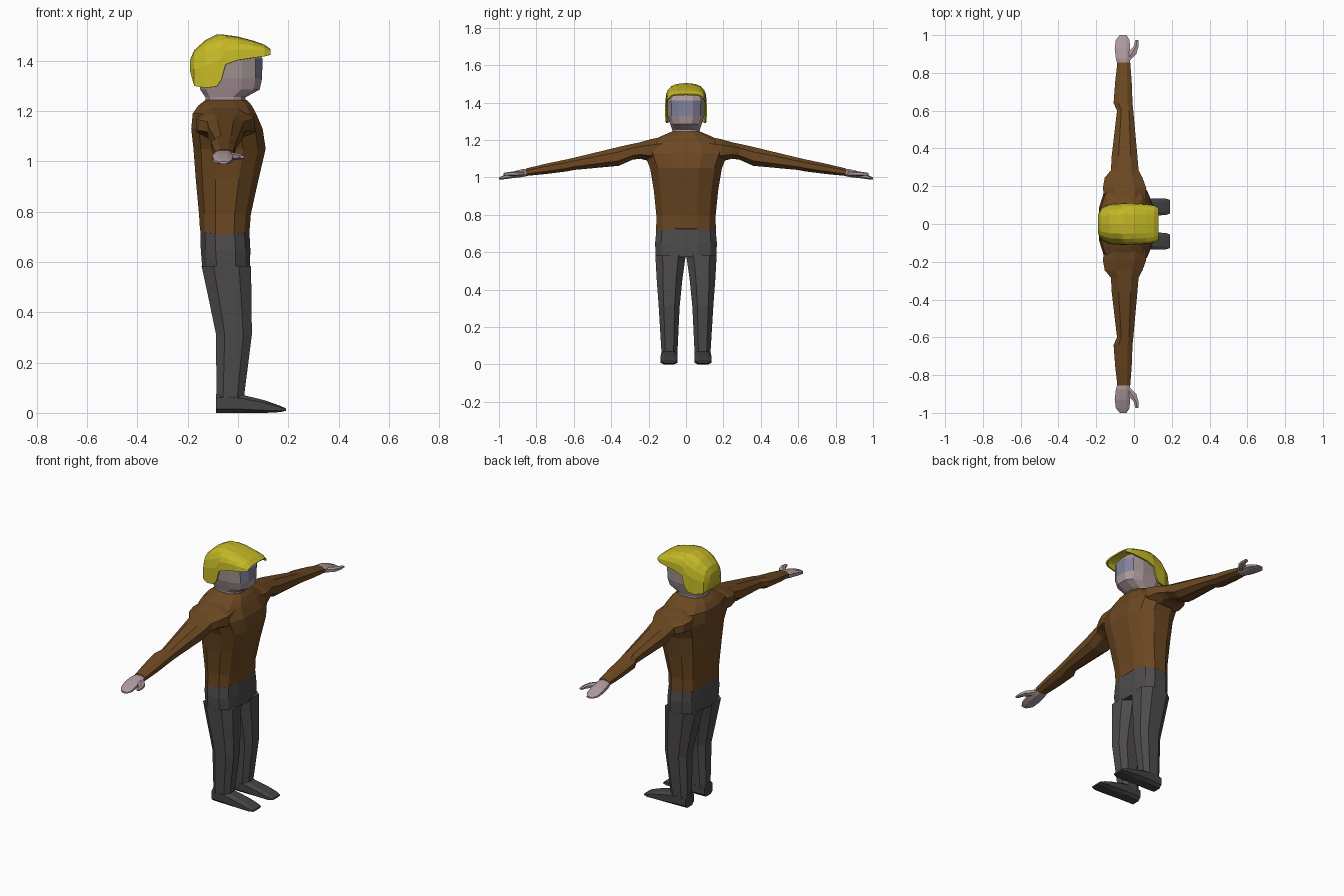
import bpy, bmesh, math
from mathutils import Vector


def material(name, r, g, b):
    m = bpy.data.materials.new(name)
    m.diffuse_color = (r, g, b, 1)
    return m


BROWN = material("brown_cloth", 0.15, 0.065, 0.016)
GREY = material("dark_grey_cloth", 0.075, 0.07, 0.07)
SHOE = material("shoe_grey", 0.06, 0.058, 0.058)
YELLOW = material("yellow_shell", 0.55, 0.48, 0.02)
SKIN = material("pale_skin", 0.42, 0.32, 0.34)
SHADE = material("tan_skin", 0.34, 0.29, 0.27)
BLUE = material("blue_grey_eyes", 0.22, 0.22, 0.34)


def power(v, p):
    return math.copysign(abs(v) ** p, v) if abs(v) > 1e-6 else 0.0


def finish(name, bm, mats, mirror):
    bmesh.ops.recalc_face_normals(bm, faces=bm.faces)
    me = bpy.data.meshes.new(name)
    bm.to_mesh(me)
    bm.free()
    for m in mats:
        me.materials.append(m)
    ob = bpy.data.objects.new(name, me)
    bpy.context.collection.objects.link(ob)
    if mirror:
        mod = ob.modifiers.new("mirror", 'MIRROR')
        mod.use_axis = (False, True, False)
    return ob


def loft(name, axis, stations, mats, n=10, p=0.8, mirror=False, dip=0.0, dip_at=None, rule=None):
    """Skin rounded sections; station = position, then min/max on the other two axes."""
    bm = bmesh.new()
    rings = []
    for i, (t, a0, a1, b0, b1) in enumerate(stations):
        ring = []
        for k in range(n):
            ang = 2 * math.pi * (k + 0.5) / n
            # scale so the outermost points reach the bounds
            ca = power(math.cos(ang) / math.cos(math.pi / n), p)
            sb = math.sin(ang)
            if n % 4 == 0:
                sb /= math.cos(math.pi / n)
            sb = power(sb, p)
            co = [(a0 + a1) / 2 + ca * (a1 - a0) / 2, (b0 + b1) / 2 + sb * (b1 - b0) / 2]
            co.insert("xyz".index(axis), t - (dip * abs(sb) if i == dip_at else 0))
            ring.append(bm.verts.new(co))
        rings.append(ring)
    for r, s in zip(rings, rings[1:]):
        for k in range(n):
            bm.faces.new((r[k], r[(k + 1) % n], s[(k + 1) % n], s[k]))
    bm.faces.new(rings[0])
    bm.faces.new(rings[-1])
    bmesh.ops.recalc_face_normals(bm, faces=bm.faces)
    if rule:
        for f in bm.faces:
            f.material_index = rule(f.calc_center_median(), f.normal)
    return finish(name, bm, mats, mirror)


# Jumper body
loft("jumper", 'z', [
    (0.735, -0.151, 0.046, -0.160, 0.160),
    (0.79, -0.155, 0.051, -0.158, 0.158),
    (0.93, -0.168, 0.082, -0.172, 0.172),
    (1.05, -0.177, 0.110, -0.192, 0.192),
    (1.13, -0.186, 0.098, -0.225, 0.225),
    (1.19, -0.180, 0.072, -0.195, 0.195),
    (1.222, -0.158, 0.055, -0.130, 0.130),
    (1.245, -0.128, 0.035, -0.075, 0.075)], [BROWN], n=12, p=0.75, dip=0.025, dip_at=0)

# Sleeves
loft("sleeve", 'y', [
    (0.10, -0.150, 0.060, 1.08, 1.222),
    (0.19, -0.165, 0.065, 1.085, 1.204),
    (0.245, -0.155, 0.045, 1.100, 1.188),
    (0.285, -0.122, 0.024, 1.095, 1.180),
    (0.36, -0.118, 0.018, 1.062, 1.163),
    (0.60, -0.090, -0.004, 1.040, 1.105),
    (0.64, -0.108, -0.008, 1.032, 1.096),
    (0.75, -0.100, -0.012, 1.018, 1.073),
    (0.855, -0.088, -0.020, 1.008, 1.048)], [BROWN], n=8, p=0.85, mirror=True)

# Hands and thumbs
loft("hand", 'y', [
    (0.83, -0.083, -0.025, 1.012, 1.044),
    (0.875, -0.096, -0.020, 1.002, 1.044),
    (0.93, -0.102, -0.020, 0.996, 1.030),
    (0.975, -0.096, -0.024, 0.990, 1.012),
    (1.00, -0.075, -0.040, 0.990, 1.000)], [SKIN], n=8, p=0.8, mirror=True)
loft("thumb", 'y', [
    (0.865, -0.055, -0.022, 1.008, 1.036),
    (0.90, -0.040, 0.012, 1.006, 1.034),
    (0.94, -0.002, 0.024, 1.008, 1.030),
    (0.975, 0.008, 0.024, 1.012, 1.024)], [SKIN], n=6, mirror=True)

# Trousers: hips and legs
loft("trouser_hips", 'z', [
    (0.575, -0.142, 0.048, -0.163, 0.163),
    (0.65, -0.148, 0.049, -0.165, 0.165),
    (0.737, -0.150, 0.045, -0.159, 0.159)], [GREY], n=12, p=0.7, dip=0.025, dip_at=2)
loft("trouser_leg", 'z', [
    (0.045, -0.086, 0.022, 0.046, 0.130),
    (0.08, -0.086, 0.026, 0.045, 0.132),
    (0.31, -0.087, 0.055, 0.034, 0.146),
    (0.46, -0.118, 0.054, 0.019, 0.157),
    (0.585, -0.145, 0.051, 0.001, 0.164)], [GREY], n=8, p=0.75, mirror=True)

# Shoes
loft("shoe", 'x', [
    (-0.087, 0.050, 0.128, 0.000, 0.075),
    (-0.03, 0.045, 0.132, 0.000, 0.080),
    (0.025, 0.045, 0.134, 0.000, 0.070),
    (0.11, 0.045, 0.136, 0.000, 0.049),
    (0.165, 0.047, 0.135, 0.003, 0.029),
    (0.19, 0.055, 0.128, 0.008, 0.018)], [SHOE], n=8, p=0.6, mirror=True)


# Head with tinted eye area and cheeks
def face_colour(c, nrm):
    if 1.32 < c.z < 1.42:
        if nrm.x > 0.5:
            return 2
        if abs(nrm.y) > 0.7:
            return 1
    return 0


loft("head", 'z', [
    (1.235, -0.128, 0.030, -0.072, 0.072),
    (1.255, -0.130, 0.030, -0.074, 0.074),
    (1.285, -0.150, 0.086, -0.084, 0.084),
    (1.33, -0.158, 0.096, -0.098, 0.098),
    (1.41, -0.160, 0.097, -0.100, 0.100),
    (1.45, -0.140, 0.070, -0.085, 0.085),
    (1.478, -0.100, 0.020, -0.050, 0.050)],
    [SKIN, SHADE, BLUE], n=12, p=0.75, rule=face_colour)

# Helmet: arches lofted from the back to the peak (x, bottom, top, half width)
ARCHES = [(-0.190, 1.355, 1.405, 0.050), (-0.174, 1.300, 1.442, 0.085),
          (-0.130, 1.292, 1.482, 0.106), (-0.085, 1.298, 1.505, 0.110),
          (-0.066, 1.325, 1.505, 0.111), (-0.050, 1.385, 1.503, 0.111),
          (0.000, 1.403, 1.496, 0.110), (0.060, 1.412, 1.480, 0.106),
          (0.105, 1.418, 1.464, 0.100), (0.130, 1.424, 1.446, 0.086)]
bm = bmesh.new()
rows = []
for x, zb, zt, w in ARCHES:
    rows.append([bm.verts.new((x, w * power(math.cos(a), 0.65),
                               zb + (zt - zb) * power(math.sin(a), 0.65)))
                 for a in (math.pi * k / 10 for k in range(11))])
for r, s in zip(rows, rows[1:]):
    for k in range(10):
        bm.faces.new((r[k], r[k + 1], s[k + 1], s[k]))
bm.faces.new(rows[0])
# close the nape under the back arch
bm.faces.new((rows[0][0], rows[0][-1], rows[1][-1], rows[1][0]))
helmet = finish("helmet", bm, [YELLOW], False)
shell = helmet.modifiers.new("shell", 'SOLIDIFY')
shell.thickness = 0.008
shell.offset = -1
